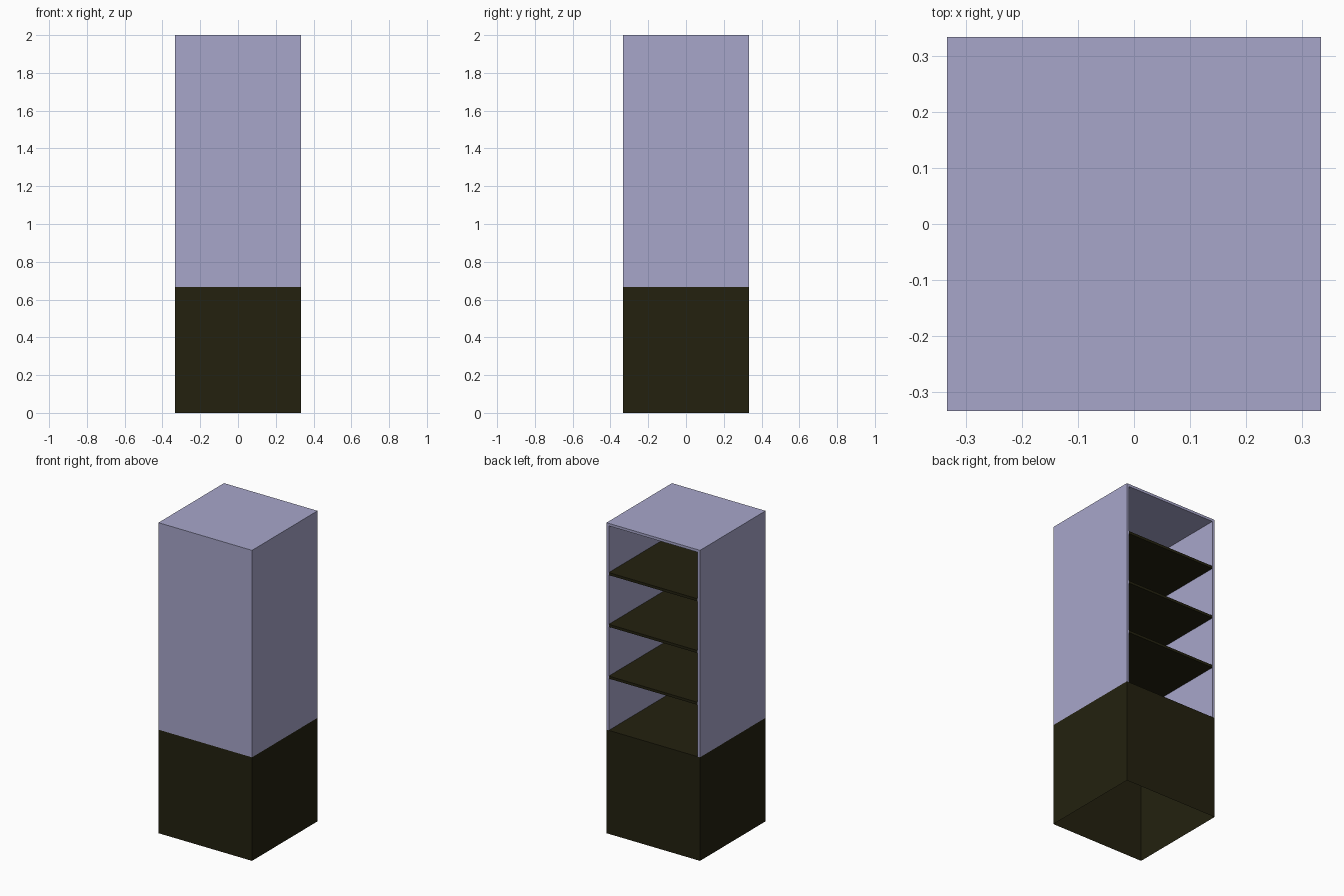
import bpy, bmesh
from mathutils import Vector

if "Cube" in bpy.data.objects:
    bpy.data.objects.remove(bpy.data.objects["Cube"])

H = 1 / 3        # half width of the cabinet
T = 0.0165       # panel thickness
BASE = 2 / 3     # height of the base


def material(name, color):
    m = bpy.data.materials.new(name)
    m.diffuse_color = (*color, 1)
    m.use_nodes = True
    m.node_tree.nodes["Principled BSDF"].inputs["Base Color"].default_value = m.diffuse_color
    return m


lilac = material("pale lilac", (0.386, 0.381, 0.591))
dark = material("dark olive", (0.0168, 0.0152, 0.0048))


def box(name, lo, hi, mat, open_sides=()):
    """Box from corner lo to corner hi; faces pointing along open_sides are removed."""
    lo, hi = Vector(lo), Vector(hi)
    bm = bmesh.new()
    bmesh.ops.create_cube(bm, size=1)
    bm.normal_update()
    gone = [f for f in bm.faces
            if any(f.normal.dot(Vector(d)) > 0.9 for d in open_sides)]
    bmesh.ops.delete(bm, geom=gone, context='FACES')
    size, mid = hi - lo, (hi + lo) / 2
    for v in bm.verts:
        v.co = Vector([v.co[i] * size[i] + mid[i] for i in range(3)])
    mesh = bpy.data.meshes.new(name)
    bm.to_mesh(mesh)
    bm.free()
    mesh.materials.append(mat)
    ob = bpy.data.objects.new(name, mesh)
    bpy.context.collection.objects.link(ob)
    return ob


# base: thin shell, open underneath
box("base", (-H, -H, 0), (H, H, BASE), dark, [(0, 0, -1)])

# upper case: front, sides and top panels, open at the back
case = box("upper_case", (-H, -H, BASE), (H, H, 2), lilac,
           [(0, 0, -1), (0, 1, 0)])
solid = case.modifiers.new("panel_thickness", 'SOLIDIFY')
solid.thickness = T
solid.offset = -1
solid.use_even_offset = True

# three shelves, flush with the open back
for i in range(1, 4):
    z = BASE + i / 3
    box(f"shelf_{i}", (-H + T, -H + T, z), (H - T, H, z + T), dark)
